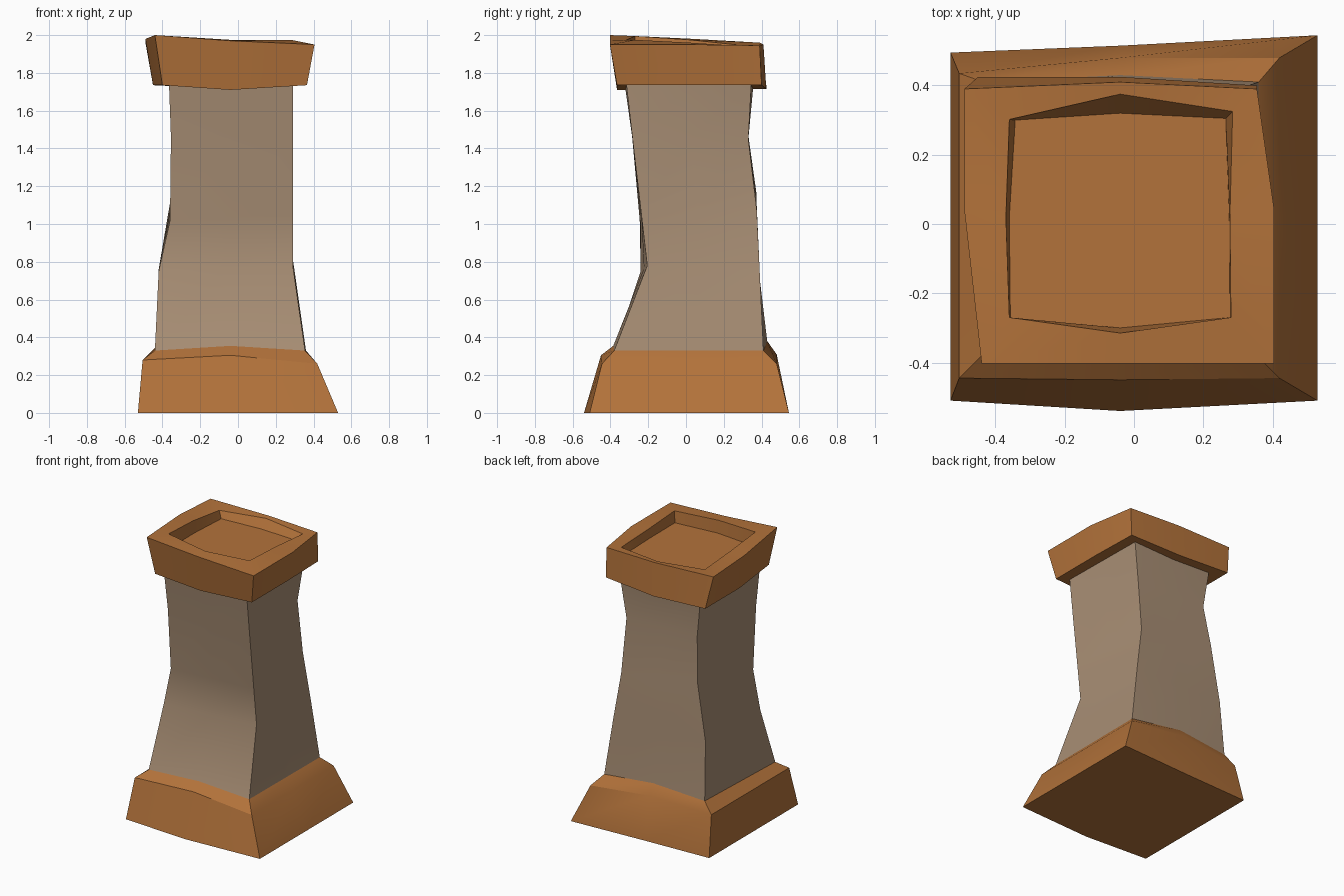
import bpy, bmesh, math

if "Cube" in bpy.data.objects:
    bpy.data.objects.remove(bpy.data.objects["Cube"])

MID_X = -0.04


def material(name, rgb):
    m = bpy.data.materials.new(name)
    m.diffuse_color = (*rgb, 1)
    m.use_nodes = True
    m.node_tree.nodes["Principled BSDF"].inputs["Base Color"].default_value = m.diffuse_color
    return m


def ring(fl, fr, br, bl, fm=None, bm=None, rm=None, lm=None):
    """Eight-point cross-section: four corners plus a middle point on each side.
    fm / bm are (y, z) at the middle of front / back."""
    def half(a, b):
        return tuple((p + q) / 2 for p, q in zip(a, b))
    f = (MID_X, *fm) if fm else half(fl, fr)
    b = (MID_X, *bm) if bm else half(br, bl)
    return [fl, f, fr, rm or half(fr, br), br, b, bl, lm or half(bl, fl)]


def loft(name, rings, mat, cap_start, cap_end):
    bm = bmesh.new()
    loops = [[bm.verts.new(p) for p in r] for r in rings]
    for a, b in zip(loops, loops[1:]):
        for i in range(8):
            j = (i + 1) % 8
            bm.faces.new((a[i], a[j], b[j], b[i]))
    if cap_start:
        bm.faces.new(loops[0][::-1])
    if cap_end:
        bm.faces.new(loops[-1])
    me = bpy.data.meshes.new(name)
    bm.to_mesh(me)
    bm.free()
    me.materials.append(mat)
    ob = bpy.data.objects.new(name, me)
    bpy.context.collection.objects.link(ob)
    bpy.ops.object.select_all(action='DESELECT')
    ob.select_set(True)
    bpy.context.view_layer.objects.active = ob
    bpy.ops.object.shade_smooth_by_angle(angle=math.radians(30))
    return ob


orange = material("orange_clay", (0.45, 0.17, 0.043))
stone = material("tan_stone", (0.39, 0.27, 0.175))

# Rings shared by neighbouring parts
shaft_foot = ring((-.44, -.38, .33), (.355, -.38, .33), (.36, .41, .33), (-.435, .41, .35),
                  (-.385, .355), (.43, .38))
shaft_head = ring((-.365, -.315, 1.735), (.29, -.315, 1.735), (.28, .345, 1.735),
                  (-.355, .345, 1.735), (-.32, 1.71), (.355, 1.715))

# Flared base with a sloped shoulder
loft("base", [
    ring((-.53, -.51, 0), (.53, -.51, 0), (.53, .545, 0), (-.53, .495, 0), (-.54, 0), (.515, 0)),
    ring((-.505, -.445, .28), (.42, -.445, .26), (.42, .48, .26), (-.505, .435, .28),
         (-.45, .305), (.48, .31)),
    shaft_foot], orange, True, False)

# Crooked shaft
loft("shaft", [
    shaft_foot,
    ring((-.42, -.24, .75), (.29, -.205, .78), (.30, .39, .75), (-.42, .38, .76)),
    ring((-.36, -.245, 1.02), (.29, -.236, 1.05), (.25, .375, 1.07), (-.35, .372, 1.17)),
    ring((-.355, -.285, 1.46), (.29, -.284, 1.46), (.24, .33, 1.45), (-.32, .33, 1.47)),
    shaft_head], stone, False, False)

# Overhanging cap with a recessed top
loft("cap", [
    shaft_head,
    ring((-.40, -.365, 1.735), (.365, -.365, 1.735), (.355, .40, 1.735), (-.45, .425, 1.735),
         (-.365, 1.71), (.425, 1.715), (.365, .04, 1.735), (-.45, .04, 1.735)),
    ring((-.44, -.403, 2.0), (.405, -.403, 1.95), (.355, .39, 1.945), (-.49, .39, 1.96),
         (-.403, 1.97), (.41, 1.95), (.405, .04, 1.95), (-.49, .04, 1.98)),
    ring((-.36, -.27, 1.995), (.28, -.27, 1.975), (.285, .325, 1.94), (-.36, .302, 1.945),
         (-.315, 1.975), (.375, 1.945), (.277, .02, 1.96), (-.37, .02, 1.975)),
    ring((-.357, -.27, 1.89), (.277, -.27, 1.89), (.265, .305, 1.89), (-.343, .30, 1.89),
         (-.3, 1.89), (.32, 1.89), (.275, .02, 1.89), (-.36, .02, 1.89))],
    orange, False, True)
